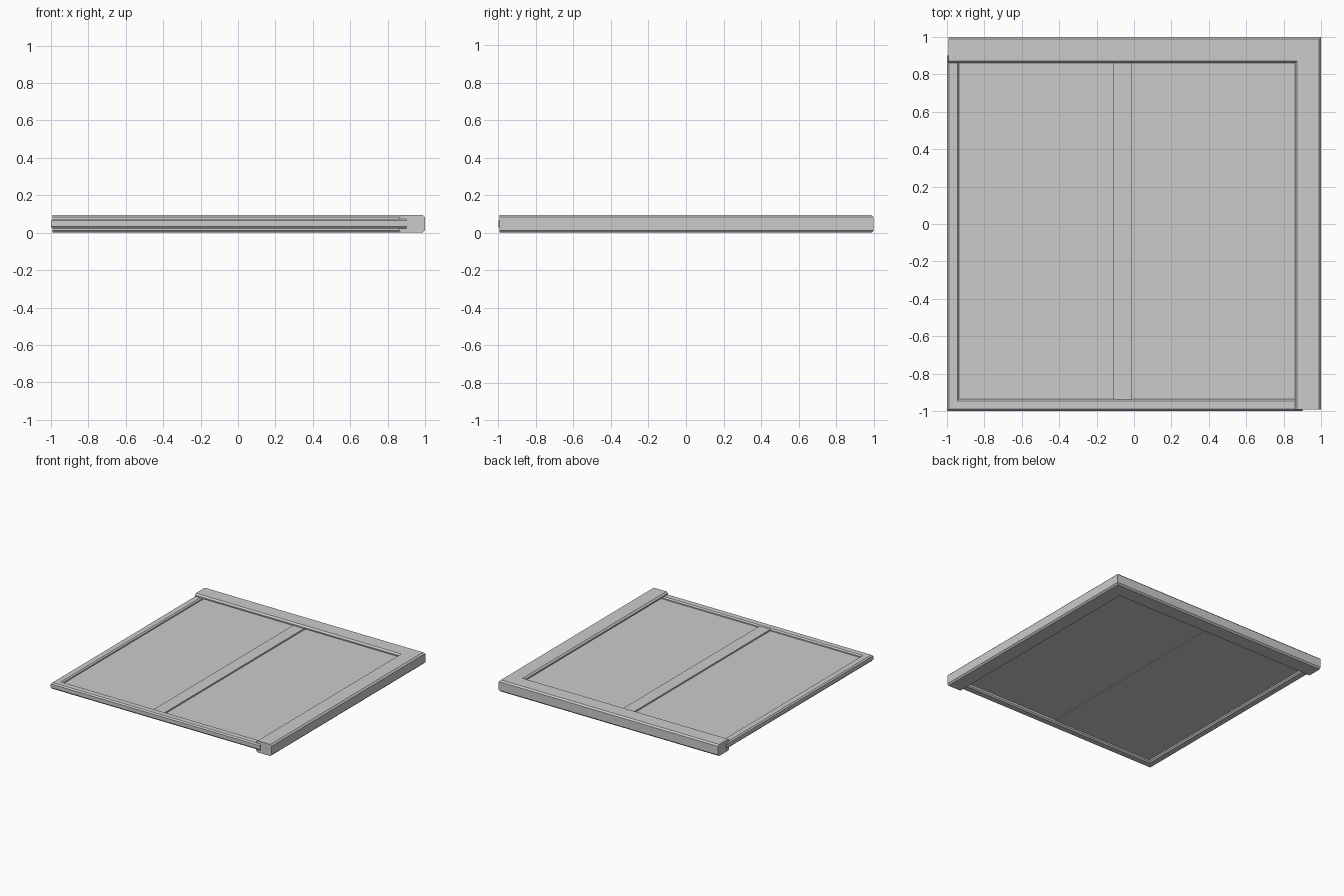
import bpy
import bmesh

cube = bpy.data.objects.get("Cube")
if cube:
    bpy.data.objects.remove(cube, do_unlink=True)

grey = bpy.data.materials.new("plain grey")
grey.use_nodes = True
colour = (0.6, 0.6, 0.6, 1)
grey.diffuse_color = colour
grey.node_tree.nodes["Principled BSDF"].inputs["Base Color"].default_value = colour


def finish(name, bm):
    bmesh.ops.recalc_face_normals(bm, faces=bm.faces)
    mesh = bpy.data.meshes.new(name)
    bm.to_mesh(mesh)
    bm.free()
    mesh.materials.append(grey)
    obj = bpy.data.objects.new(name, mesh)
    bpy.context.collection.objects.link(obj)
    return obj


def box(name, low, high):
    bm = bmesh.new()
    bmesh.ops.create_cube(bm, size=1)
    for v in bm.verts:
        v.co = [l + (h - l) * (c + 0.5) for l, h, c in zip(low, high, v.co)]
    return finish(name, bm)


def mitred_corner(name, profile, sign, end):
    """Sweep a (distance inward, height) profile round one square corner."""
    bm = bmesh.new()
    rings = []
    for station in ("start", "corner", "finish"):
        ring = []
        for inset, z in profile:
            edge = sign * (1 - inset)
            x = end if station == "finish" else edge
            y = end if station == "start" else edge
            ring.append(bm.verts.new((x, y, z)))
        rings.append(ring)
    count = len(profile)
    for a, b in zip(rings, rings[1:]):
        for i in range(count):
            j = (i + 1) % count
            bm.faces.new((a[i], a[j], b[j], b[i]))
    bm.faces.new(rings[0])
    bm.faces.new(rings[-1])
    return finish(name, bm)


# Thick slotted rails along the +x and +y sides
rail = [(0, 0.012), (0.012, 0), (0.128, 0), (0.14, 0.012), (0.14, 0.022),
        (0.10, 0.022), (0.10, 0.073), (0.14, 0.073), (0.14, 0.083),
        (0.128, 0.095), (0.012, 0.095), (0, 0.083)]
mitred_corner("slotted_rails", rail, 1, -0.993)

# Thin chamfered rim along the other two sides, running into the slots
rim = [(0, 0.033), (0.01, 0.022), (0.055, 0.022), (0.065, 0.032),
       (0.065, 0.065), (0.055, 0.074), (0.01, 0.074), (0, 0.064)]
mitred_corner("thin_rim", rim, -1, 0.9)

# Two inset panels and the raised strip covering their joint
box("right_panel", (-0.945, -0.945, 0.044), (-0.01, 0.9, 0.056))
box("left_panel", (-0.01, -0.945, 0.049), (0.9, 0.9, 0.056))
box("joint_strip", (-0.11, -0.94, 0.05), (-0.01, 0.9, 0.068))
